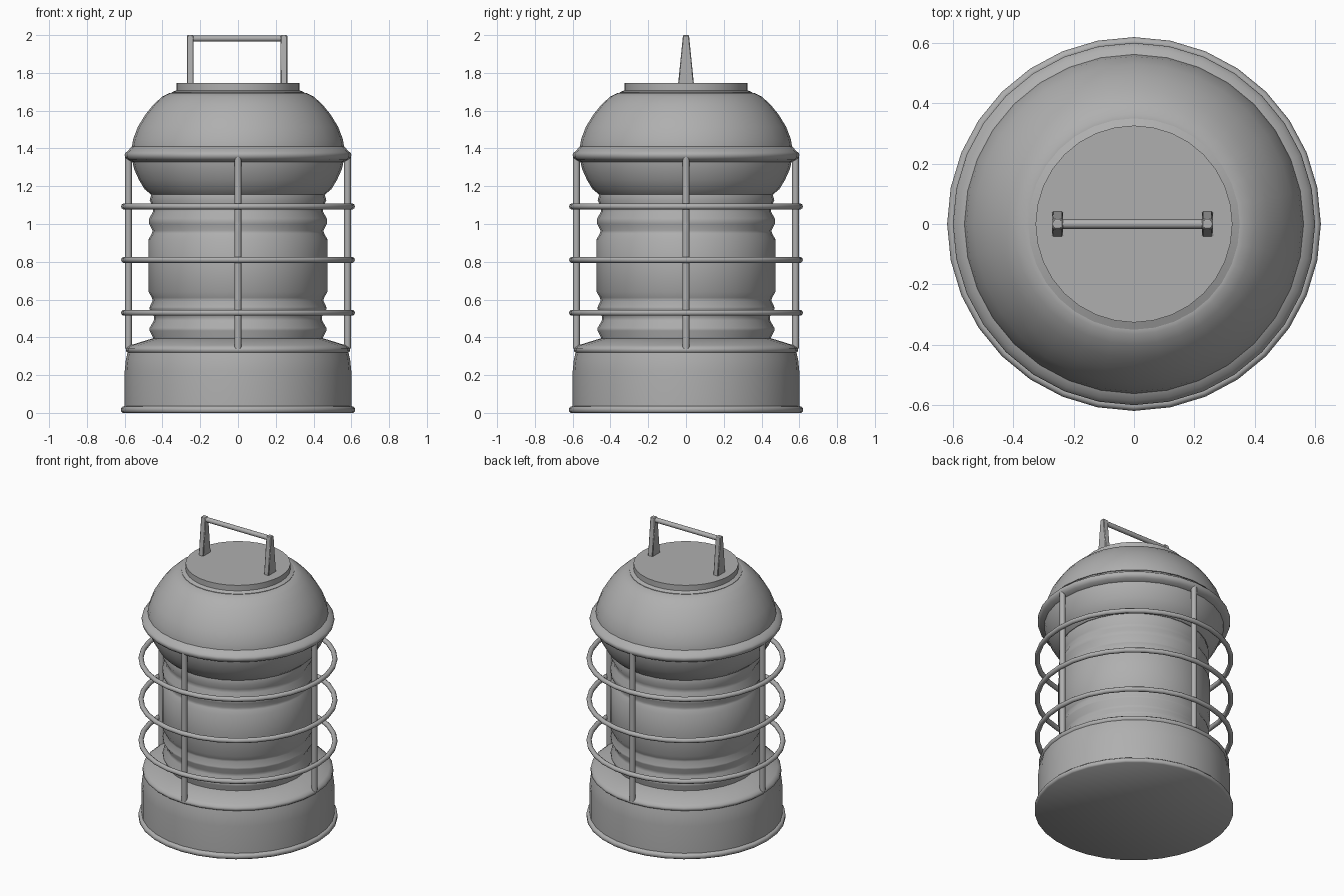
import bpy, bmesh
from math import pi, radians, cos, sin

if "Cube" in bpy.data.objects:
    bpy.data.objects.remove(bpy.data.objects["Cube"])

SIDES = 32
METAL = bpy.data.materials.new("dark_grey_metal")
METAL.diffuse_color = (0.43, 0.43, 0.43, 1)
METAL.use_nodes = True
METAL.node_tree.nodes["Principled BSDF"].inputs["Base Color"].default_value = METAL.diffuse_color


def finish(obj, angle=35):
    obj.data.materials.append(METAL)
    bpy.ops.object.select_all(action='DESELECT')
    obj.select_set(True)
    bpy.context.view_layer.objects.active = obj
    bpy.ops.object.shade_smooth_by_angle(angle=radians(angle))


def lathe(name, profile, angle=35):
    """Spin (radius, z) points around z; open ends are capped."""
    bm = bmesh.new()
    rings = [[bm.verts.new((r * cos(2 * pi * i / SIDES), r * sin(2 * pi * i / SIDES), z))
              for i in range(SIDES)] for r, z in profile]
    for a, b in zip(rings, rings[1:]):
        for i in range(SIDES):
            j = (i + 1) % SIDES
            bm.faces.new((a[i], a[j], b[j], b[i]))
    bm.faces.new(rings[0][::-1])
    bm.faces.new(rings[-1])
    mesh = bpy.data.meshes.new(name)
    bm.to_mesh(mesh)
    bm.free()
    obj = bpy.data.objects.new(name, mesh)
    bpy.context.collection.objects.link(obj)
    finish(obj, angle)


def rod(name, location, radius, length, rotation=(0, 0, 0)):
    bpy.ops.mesh.primitive_cylinder_add(vertices=12, radius=radius, depth=length,
                                        location=location, rotation=rotation)
    bpy.context.object.name = name
    finish(bpy.context.object)


# Base with bottom lip and sloped shoulder
lathe("base", [(0.61, 0), (0.619, 0.008), (0.619, 0.025), (0.61, 0.034), (0.60, 0.036),
               (0.60, 0.22), (0.594, 0.28), (0.585, 0.32), (0.594, 0.328),
               (0.592, 0.343), (0.57, 0.358), (0.45, 0.395)], 60)

# Ribbed lens
lathe("lens", [(0.45, 0.38), (0.45, 0.40), (0.468, 0.435), (0.468, 0.45), (0.445, 0.49),
               (0.445, 0.51), (0.468, 0.55), (0.468, 0.56), (0.452, 0.595), (0.456, 0.61),
               (0.473, 0.64), (0.473, 0.92), (0.456, 0.95), (0.452, 0.965),
               (0.47, 1.00), (0.47, 1.03), (0.45, 1.065), (0.45, 1.09),
               (0.468, 1.125), (0.455, 1.17)], 45)

# Domed hood
lathe("hood", [(0.44, 1.155), (0.462, 1.157), (0.495, 1.185), (0.525, 1.235), (0.55, 1.29),
               (0.562, 1.345), (0.565, 1.39), (0.555, 1.45), (0.53, 1.515), (0.49, 1.58),
               (0.445, 1.635), (0.40, 1.675), (0.365, 1.693), (0.35, 1.695)])
lathe("hood_rim", [(0.55, 1.325), (0.585, 1.34), (0.597, 1.352), (0.60, 1.365),
                   (0.597, 1.377), (0.585, 1.385), (0.563, 1.41)], 60)

# Flat top cap with a narrow lip below
lathe("top_cap", [(0.35, 1.69), (0.35, 1.698), (0.326, 1.708), (0.326, 1.746)])

# Guard cage: hoops and uprights
for i, z in enumerate((0.53, 0.81, 1.093)):
    bpy.ops.mesh.primitive_torus_add(major_radius=0.603, minor_radius=0.016, location=(0, 0, z),
                                     major_segments=SIDES, minor_segments=10)
    bpy.context.object.name = f"guard_hoop_{i + 1}"
    finish(bpy.context.object, 60)
for i in range(4):
    a = i * pi / 2
    rod(f"guard_upright_{i + 1}", (0.58 * cos(a), 0.58 * sin(a), 0.85), 0.018, 1.02)

# Carrying handle: tapered posts with softened edges, and grip
for x, label in ((-0.253, "left"), (0.243, "right")):
    bpy.ops.mesh.primitive_cube_add(size=1, location=(x, 0, 1.87))
    post = bpy.context.object
    post.name = f"handle_post_{label}"
    for v in post.data.vertices:
        top = v.co.z > 0
        v.co.x *= 0.036
        v.co.y *= 0.032 if top else 0.084
        v.co.z *= 0.26
    bevel = post.modifiers.new("soft_edges", 'BEVEL')
    bevel.width = 0.004
    bevel.segments = 1
    finish(post, 30)
rod("handle_grip", (-0.005, 0, 1.982), 0.016, 0.48, (0, pi / 2, 0))
